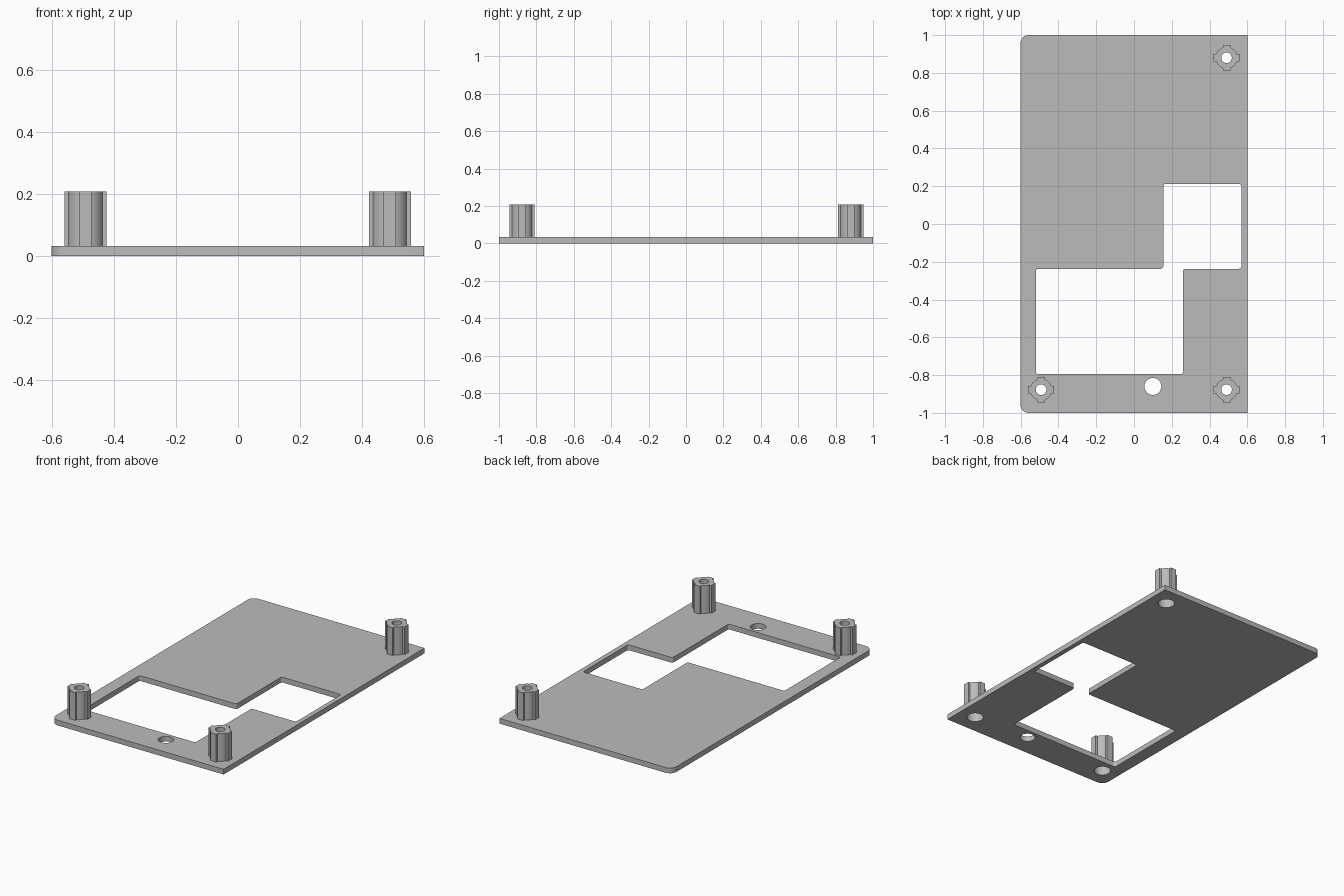
import bpy, bmesh, math

if "Cube" in bpy.data.objects:
    bpy.data.objects.remove(bpy.data.objects["Cube"])

PLATE_H, STEP_Z, POST_H = 0.033, 0.15, 0.208
BORE_R, SCREW_R = 0.049, 0.028

grey = bpy.data.materials.new("plain grey")
grey.diffuse_color = (0.5, 0.5, 0.5, 1)
grey.use_nodes = True
grey.node_tree.nodes["Principled BSDF"].inputs["Base Color"].default_value = grey.diffuse_color


def circle(cx, cy, r, n=40):
    return [(cx + r * math.cos(2 * math.pi * i / n), cy + r * math.sin(2 * math.pi * i / n))
            for i in range(n)]


def rounded(corners, steps=6):
    """Outline from (x, y, radius) right-angled corners, counter-clockwise."""
    out = []
    for i, (x, y, r) in enumerate(corners):
        if r == 0:
            out.append((x, y))
            continue
        px, py, _ = corners[i - 1]
        nx, ny, _ = corners[(i + 1) % len(corners)]
        lp, ln = math.hypot(px - x, py - y), math.hypot(nx - x, ny - y)
        ax, ay = (px - x) / lp * r, (py - y) / lp * r
        bx, by = (nx - x) / ln * r, (ny - y) / ln * r
        for k in range(steps + 1):
            t = k / steps * math.pi / 2
            s, c = 1 - math.sin(t), 1 - math.cos(t)
            out.append((x + ax * s + bx * c, y + ay * s + by * c))
    return out


def post_outline(cx, cy, r=0.058, tip=0.068, half=0.02, n=6):
    """Round body with four square ribs."""
    a0 = math.asin(half / r)
    out = []
    for q in range(4):
        base = q * math.pi / 2
        pts = [(tip, -half), (tip, half)]
        for k in range(n + 1):
            a = a0 + (math.pi / 2 - 2 * a0) * k / n
            pts.append((r * math.cos(a), r * math.sin(a)))
        c, s = math.cos(base), math.sin(base)
        out += [(cx + x * c - y * s, cy + x * s + y * c) for x, y in pts]
    return out


def wall(bm, loop, z0, z1, inward=False):
    lo = [bm.verts.new((x, y, z0)) for x, y in loop]
    hi = [bm.verts.new((x, y, z1)) for x, y in loop]
    for i in range(len(loop)):
        j = (i + 1) % len(loop)
        f = [lo[i], lo[j], hi[j], hi[i]]
        bm.faces.new(f[::-1] if inward else f)


def cap(bm, loops, z, up=True):
    """Flat face at height z: first loop is the rim, the others are holes."""
    edges = []
    for loop in loops:
        vs = [bm.verts.new((x, y, z)) for x, y in loop]
        edges += [bm.edges.new((vs[i - 1], vs[i])) for i in range(len(vs))]
    res = bmesh.ops.triangle_fill(bm, use_beauty=True, use_dissolve=False, edges=edges)
    for f in res["geom"]:
        if isinstance(f, bmesh.types.BMFace):
            f.normal_update()
            if (f.normal.z > 0) != up:
                f.normal_flip()


def finish(bm, name):
    bmesh.ops.remove_doubles(bm, verts=bm.verts, dist=1e-5)
    me = bpy.data.meshes.new(name)
    bm.to_mesh(me)
    bm.free()
    me.materials.append(grey)
    ob = bpy.data.objects.new(name, me)
    bpy.context.collection.objects.link(ob)
    bpy.ops.object.select_all(action="DESELECT")
    ob.select_set(True)
    bpy.context.view_layer.objects.active = ob
    bpy.ops.object.shade_smooth_by_angle(angle=math.radians(30))


posts = {"front_left_post": (-0.492, -0.877),
         "front_right_post": (0.49, -0.877),
         "back_right_post": (0.49, 0.88)}

# Plate: left corners rounded, stepped window, one round hole
rim = rounded([(-0.602, -1, 0.045), (0.6, -1, 0), (0.6, 1, 0), (-0.602, 1, 0.045)])
r = 0.014
window = rounded([(-0.52, -0.795, r), (0.26, -0.795, r), (0.26, -0.237, r), (0.57, -0.237, r),
                  (0.57, 0.212, r), (0.155, 0.212, r), (0.155, -0.237, r), (-0.52, -0.237, r)])
hole = circle(0.1, -0.86, 0.045)
bm = bmesh.new()
wall(bm, rim, 0, PLATE_H)
for opening in (window, hole):
    wall(bm, opening, 0, PLATE_H, inward=True)
cap(bm, [rim, window, hole] + [post_outline(*p) for p in posts.values()], PLATE_H)
cap(bm, [rim, window, hole] + [circle(*p, BORE_R) for p in posts.values()], 0, up=False)
finish(bm, "base_plate")

# Ribbed posts: wide bore from below, narrow screw hole through the top
for name, p in posts.items():
    body, bore, screw = post_outline(*p), circle(*p, BORE_R), circle(*p, SCREW_R)
    bm = bmesh.new()
    wall(bm, body, PLATE_H, POST_H)
    wall(bm, bore, 0, STEP_Z, inward=True)
    wall(bm, screw, STEP_Z, POST_H, inward=True)
    cap(bm, [body, screw], POST_H)
    cap(bm, [bore, screw], STEP_Z, up=False)
    finish(bm, name)
